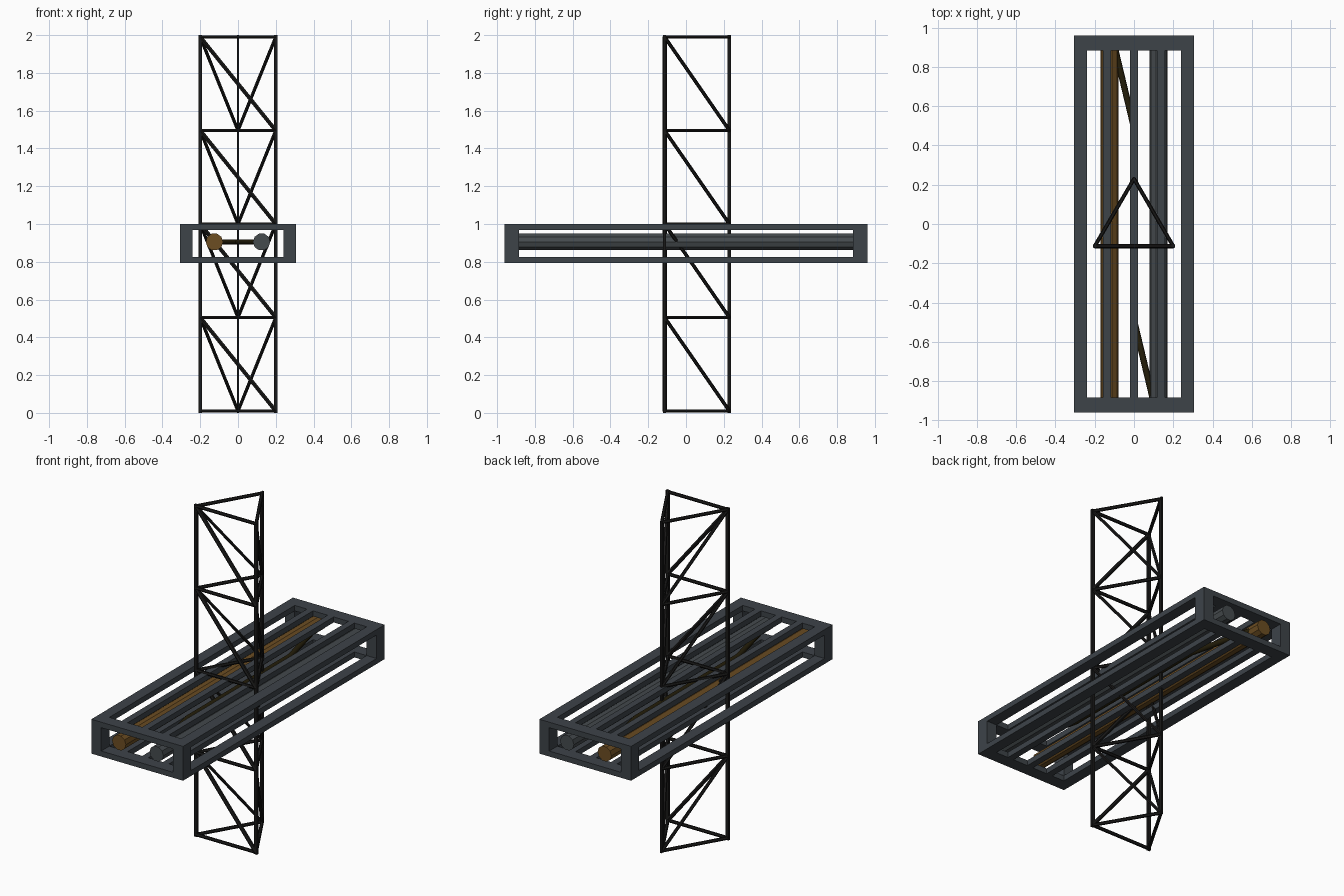
import bpy, bmesh, math
from mathutils import Vector, Matrix

if "Cube" in bpy.data.objects:
    bpy.data.objects.remove(bpy.data.objects["Cube"])

def mat(name, rgb):
    m = bpy.data.materials.new(name)
    m.diffuse_color = (*rgb, 1)
    m.use_nodes = True
    m.node_tree.nodes["Principled BSDF"].inputs["Base Color"].default_value = m.diffuse_color
    return m

STEEL = mat("dark_blue_grey", (0.047, 0.056, 0.066))
GREY = mat("pipe_grey", (0.06, 0.07, 0.076))
BROWN = mat("copper_brown", (0.15, 0.075, 0.016))
BLACK = mat("near_black", (0.0095, 0.0092, 0.0088))
OLIVE = mat("dark_olive", (0.018, 0.013, 0.003))

def finish(name, bm, material):
    bmesh.ops.recalc_face_normals(bm, faces=bm.faces[:])
    me = bpy.data.meshes.new(name)
    bm.to_mesh(me)
    bm.free()
    me.materials.append(material)
    ob = bpy.data.objects.new(name, me)
    bpy.context.collection.objects.link(ob)
    return ob

def add_box(bm, lo, hi):
    lo, hi = Vector(lo), Vector(hi)
    bmesh.ops.create_cube(bm, size=1, matrix=Matrix.Translation((lo + hi) / 2)
                          @ Matrix.Diagonal((*(hi - lo), 1)))

def add_rod(bm, a, b, r, sides):
    a, b = Vector(a), Vector(b)
    d = b - a
    rot = d.to_track_quat('Z', 'Y').to_matrix().to_4x4()
    spin = Matrix.Rotation(math.pi / sides, 4, 'Z')
    bmesh.ops.create_cone(bm, cap_ends=True, segments=sides, radius1=r, radius2=r,
                          depth=d.length, matrix=Matrix.Translation((a + b) / 2) @ rot @ spin)

# Outer tray: corner posts, long edge rails and end bars
X, Y, Z0, Z1 = 0.306, 0.96, 0.793, 1.0
W, D, T = 0.066, 0.077, 0.033
levels = ((Z0, Z0 + T), (Z1 - T, Z1))
bm = bmesh.new()
for sx in (-1, 1):
    xs = sorted((sx * X, sx * (X - W)))
    for sy in (-1, 1):
        ys = sorted((sy * Y, sy * (Y - D)))
        add_box(bm, (xs[0], ys[0], Z0), (xs[1], ys[1], Z1))
    for a, b in levels:
        add_box(bm, (xs[0], D - Y, a), (xs[1], Y - D, b))
for sy in (-1, 1):
    ys = sorted((sy * Y, sy * (Y - D)))
    for a, b in levels:
        add_box(bm, (W - X, ys[0], a), (X - W, ys[1], b))
finish("tray_frame", bm, STEEL)

# Inner rails, top and bottom
bm = bmesh.new()
for x in (-0.138, 0, 0.138):
    for a, b in levels:
        add_box(bm, (x - 0.02, D - Y, a), (x + 0.02, Y - D, b))
finish("tray_inner_rails", bm, STEEL)

# Two long pipes
for name, x, m in (("brown_pipe", -0.125, BROWN), ("grey_pipe", 0.125, GREY)):
    bm = bmesh.new()
    add_rod(bm, (x, -0.955, 0.905), (x, 0.955, 0.905), 0.046, 10)
    finish(name, bm, m)

# Cable running from one pipe to the other
path = [(-0.11, 0.95), (0, 0.49), (0, -0.49), (0.11, -0.95)]
cu = bpy.data.curves.new("cable", 'CURVE')
cu.dimensions = '3D'
cu.bevel_depth = 0.016
cu.bevel_resolution = 1
cu.use_fill_caps = True
sp = cu.splines.new('POLY')
sp.points.add(len(path) - 1)
for p, (x, y) in zip(sp.points, path):
    p.co = (x, y, 0.905, 1)
cu.materials.append(OLIVE)
bpy.context.collection.objects.link(bpy.data.objects.new("cable", cu))

# Triangular lattice mast
L, R, B = (-0.2, -0.113), (0.2, -0.113), (0, 0.23)
heights = [0.01 + 0.495 * i for i in range(5)]

bm = bmesh.new()
for (x, y), w, d in ((L, 0.02, 0.015), (R, 0.02, 0.015), (B, 0.012, 0.019)):
    add_box(bm, (x - w / 2, y - d / 2, 0), (x + w / 2, y + d / 2, 2))
finish("mast_legs", bm, BLACK)

bm = bmesh.new()
for z in heights:
    for p, q in ((L, R), (R, B), (B, L)):
        add_rod(bm, (*p, z), (*q, z), 0.01, 6)
finish("mast_rungs", bm, BLACK)

bm = bmesh.new()
for lo, hi in zip(heights, heights[1:]):
    for p, q, r in ((L, R, 0.012), (L, B, 0.0095), (R, B, 0.0095)):
        add_rod(bm, (*p, hi), (*q, lo), r, 6)
finish("mast_diagonals", bm, BLACK)
